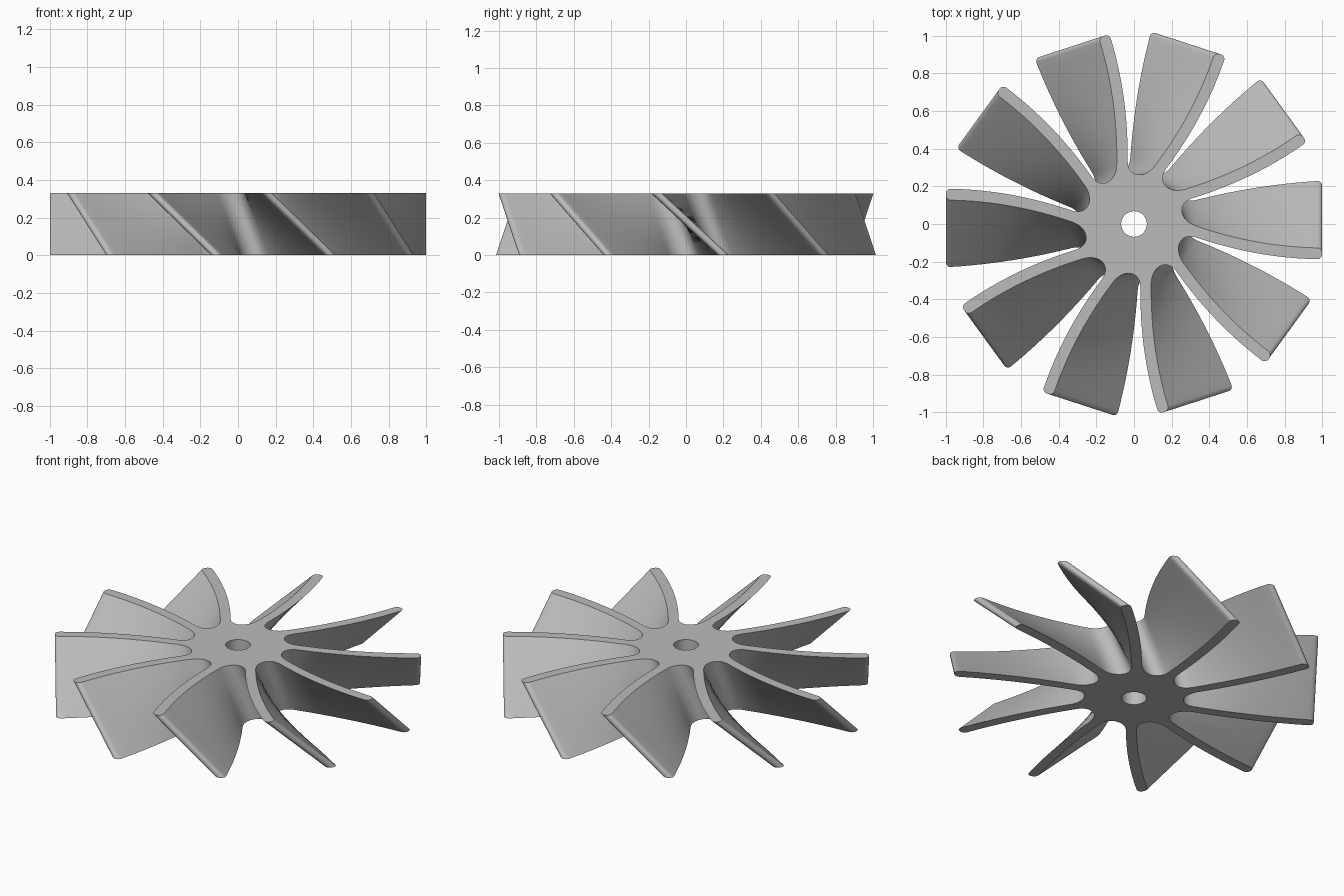
import bpy
import bmesh
import math
from mathutils import Vector, Matrix
from mathutils.geometry import interpolate_bezier

cube = bpy.data.objects.get("Cube")
if cube:
    bpy.data.objects.remove(cube)

BLADES, HEIGHT, LAYERS = 10, 0.33, 6
STEP = 2 * math.pi / BLADES
ROOT, TIP, HALF, HOLE = 0.33, 1.0, 0.03, 0.068
STATIONS, GAP_POINTS, ROUND = 12, 13, 0.026

grey = bpy.data.materials.new("light grey")
grey.use_nodes = True
grey.diffuse_color = (0.5, 0.5, 0.5, 1)
grey.node_tree.nodes["Principled BSDF"].inputs["Base Color"].default_value = (0.5, 0.5, 0.5, 1)


def bow(x, start, middle, end):
    """Curve through three offsets at the root, middle and tip of a blade."""
    t = (x - 0.27) / 0.7
    return start * (1 - t) * (1 - 2 * t) + 4 * middle * t * (1 - t) + end * t * (2 * t - 1)


def centre_line(x, level):
    top = bow(x, -0.02, -0.119, -0.157)
    bottom = bow(x, 0.082, 0.158, 0.198)
    return bottom + (top - bottom) * level


def blade_side(level, sign):
    """Points along one blade face, from root to rounded tip."""
    pts = []
    for i in range(STATIONS + 1):
        x = ROOT + (TIP - ROUND - ROOT) * i / STATIONS
        pts.append(Vector((x, centre_line(x, level) + sign * HALF, 0)))
    for i in range(1, 6):
        a = math.pi / 2 * i / 5
        x = TIP - ROUND + ROUND * math.sin(a)
        y = centre_line(x, level) + sign * (HALF - ROUND + ROUND * math.cos(a))
        pts.append(Vector((x, y, 0)))
    return pts


def gap_arc(left, right_next):
    """Rounded valley between a blade and its neighbour."""
    h0 = left[0] + (left[0] - left[1]).normalized() * 0.09
    h1 = right_next[0] + (right_next[0] - right_next[1]).normalized() * 0.09
    return interpolate_bezier(left[0], h0, h1, right_next[0], GAP_POINTS)[1:-1]


bm = bmesh.new()


def add_layer(level):
    """Vertices of one horizontal slice: blade sides, valleys and shaft hole."""
    lift = Matrix.Translation((0, 0, HEIGHT * level))
    right, left = blade_side(level, -1), blade_side(level, 1)
    turn = Matrix.Rotation(STEP, 4, 'Z')
    gap = gap_arc(left, [turn @ p for p in right])
    slices = []
    for k in range(BLADES):
        m = lift @ Matrix.Rotation(STEP * k, 4, 'Z')
        slices.append([[bm.verts.new(m @ p) for p in part] for part in (right, left, gap)])
    outline, rim = [], []
    for r, l, g in slices:
        outline += r + l[::-1] + g
        rim += [r[0], l[0]] + g
    n = len(rim)
    start = math.atan2(right[0].y, right[0].x)
    hole = []
    for i in range(n):
        a = start + 2 * math.pi * i / n
        hole.append(bm.verts.new((HOLE * math.cos(a), HOLE * math.sin(a), HEIGHT * level)))
    return slices, outline, rim, hole


def wall(lower, upper):
    n = len(lower)
    for i in range(n):
        j = (i + 1) % n
        bm.faces.new((lower[i], lower[j], upper[j], upper[i])).smooth = True


def cap(layer):
    slices, outline, rim, hole = layer
    for r, l, g in slices:
        for i in range(len(r) - 1):
            bm.faces.new((r[i], r[i + 1], l[i + 1], l[i]))
    for i in range(len(rim)):
        j = (i + 1) % len(rim)
        bm.faces.new((hole[i], rim[i], rim[j], hole[j]))


# Fan body: stacked slices joined by walls, closed by flat caps
layers = [add_layer(i / LAYERS) for i in range(LAYERS + 1)]
for low, high in zip(layers, layers[1:]):
    wall(low[1], high[1])
    wall(high[3], low[3])
cap(layers[0])
cap(layers[-1])
bmesh.ops.recalc_face_normals(bm, faces=bm.faces)

mesh = bpy.data.meshes.new("fan_rotor")
bm.to_mesh(mesh)
bm.free()
mesh.materials.append(grey)
rotor = bpy.data.objects.new("fan_rotor", mesh)
bpy.context.collection.objects.link(rotor)
bpy.ops.object.select_all(action='DESELECT')
rotor.select_set(True)
bpy.context.view_layer.objects.active = rotor
bpy.ops.object.shade_smooth_by_angle(angle=math.radians(35))
